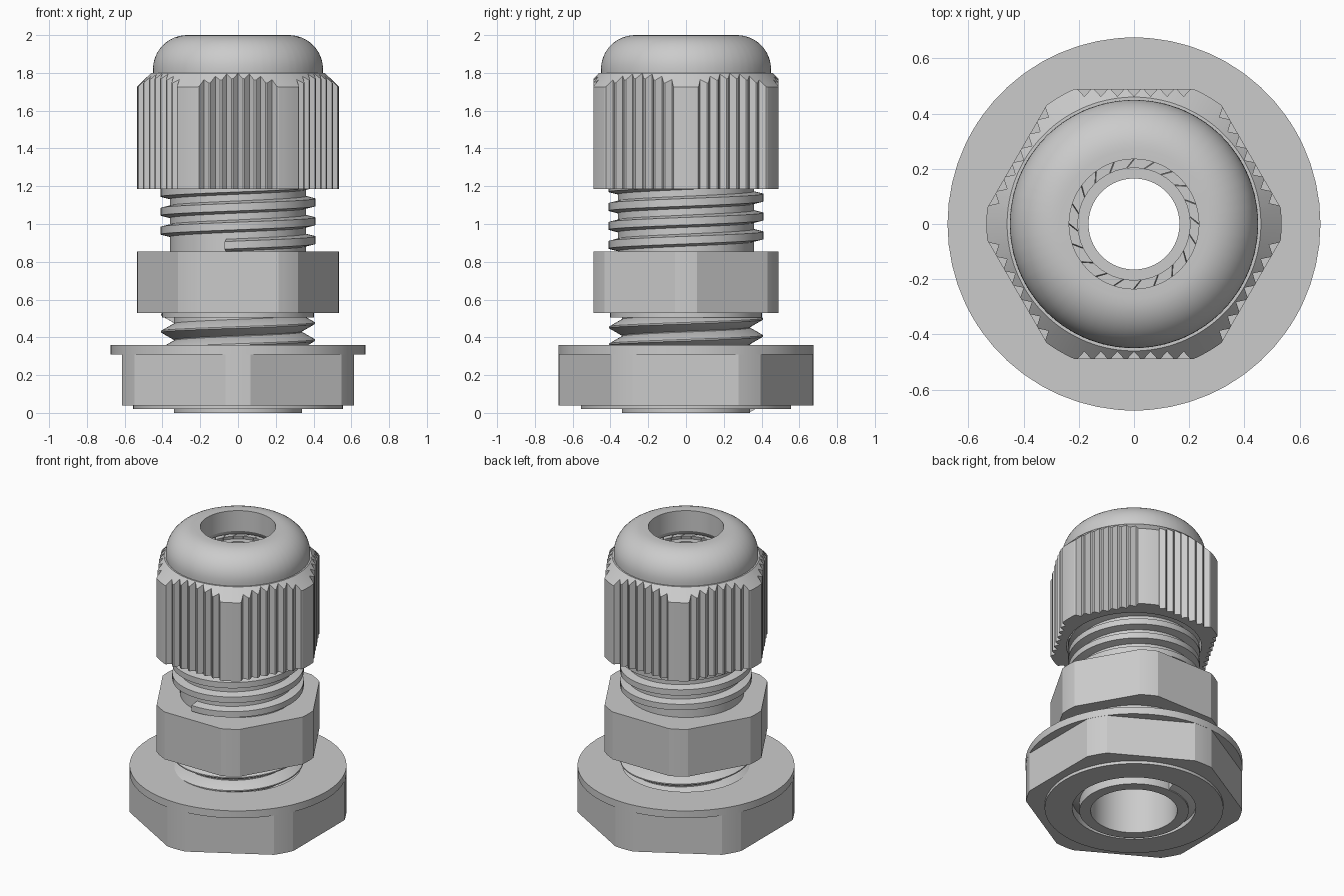
import bpy, bmesh
from math import sin, cos, pi, radians, sqrt, acos, hypot, atan2

if "Cube" in bpy.data.objects:
    bpy.data.objects.remove(bpy.data.objects["Cube"])


def finish(name, bm):
    bmesh.ops.recalc_face_normals(bm, faces=bm.faces)
    me = bpy.data.meshes.new(name)
    bm.to_mesh(me)
    bm.free()
    ob = bpy.data.objects.new(name, me)
    bpy.context.collection.objects.link(ob)
    bpy.ops.object.select_all(action='DESELECT')
    ob.select_set(True)
    bpy.context.view_layer.objects.active = ob
    bpy.ops.object.shade_smooth_by_angle(angle=radians(25))
    return ob


def skin(bm, loops, wrap):
    """Bridge point loops; wrap joins last to first, otherwise the ends are capped."""
    rows = [[bm.verts.new(p) for p in loop] for loop in loops]
    n = len(rows[0])
    for i in range(len(rows) if wrap else len(rows) - 1):
        a, b = rows[i], rows[(i + 1) % len(rows)]
        for j in range(n):
            k = (j + 1) % n
            bm.faces.new((a[j], a[k], b[k], b[j]))
    if not wrap:
        bm.faces.new(rows[0])
        bm.faces.new(rows[-1])


def loft(name, loops):
    bm = bmesh.new()
    skin(bm, loops, True)
    return finish(name, bm)


def ring(angles, r, z):
    return [(r * cos(a), r * sin(a), z) for a in angles]


def lathe(name, profile, n=96):
    angles = [2 * pi * i / n for i in range(n)]
    return loft(name, [ring(angles, r, z) for r, z in profile])


def hex_outline(apothem, R, start, grooves=0, pitch=0.0, depth=0.0):
    """Hexagon whose corners are rounded off by a circle, with optional V grooves."""
    half, phi = sqrt(R * R - apothem ** 2), acos(apothem / R)
    flat = [(-half, apothem)]
    if grooves:
        for i in range(grooves):
            t = (i - (grooves - 1) / 2) * pitch
            w = pitch * 0.42
            flat += [(t - w, apothem), (t, apothem - depth), (t + w, apothem)]
    else:
        flat += [(half * (i / 4 - 1), apothem) for i in range(1, 8)]
    flat.append((half, apothem))
    pts = []
    for k in range(6):
        a = start + k * pi / 3
        pts += [(d * cos(a) - t * sin(a), d * sin(a) + t * cos(a)) for t, d in flat]
        for i in range(1, 4):
            b = a + phi + (pi / 3 - 2 * phi) * i / 4
            pts.append((R * cos(b), R * sin(b)))
    return pts


def at(pts, z):
    return [(x, y, z) for x, y in pts]


def angles_of(pts):
    return [atan2(y, x) for x, y in pts]


def thread(name, profile, start, z0, pitch, turns, steps=72):
    """Right-handed helical ridge; profile holds (radius, height offset)."""
    bm = bmesh.new()
    loops = []
    for i in range(int(turns * steps) + 1):
        a, z = start + 2 * pi * i / steps, z0 + pitch * i / steps
        loops.append([(r * cos(a), r * sin(a), z + dz) for r, dz in profile])
    skin(bm, loops, False)
    return finish(name, bm)


# Lock nut: hex with round flange and washer face
nut = hex_outline(0.615, 0.675, 0)
na = angles_of(nut)
loft("lock_nut", [ring(na, 0.385, 0.02), ring(na, 0.557, 0.02), ring(na, 0.557, 0.04),
                  at(nut, 0.04), at(nut, 0.31), ring(na, 0.676, 0.31),
                  ring(na, 0.676, 0.36), ring(na, 0.395, 0.36)])

# Hollow body with collar below the grip
lathe("body_sleeve", [(0.27, 0), (0.34, 0), (0.34, 0.505), (0.402, 0.505), (0.402, 0.6),
                      (0.36, 0.6), (0.36, 1.45), (0.27, 1.45)])

# Fixed hex grip in the middle
grip = hex_outline(0.49, 0.535, pi / 2)
ga = angles_of(grip)
loft("body_hex", [ring(ga, 0.3, 0.53), at(grip, 0.53), at(grip, 0.855), ring(ga, 0.3, 0.855)])

# Threads
thread("lower_thread", [(0.32, -0.045), (0.34, -0.043), (0.408, -0.004), (0.408, 0.004),
                        (0.34, 0.043), (0.32, 0.045)], pi / 2, 0.0475, 0.09, 5.25)
thread("upper_thread", [(0.35, -0.035), (0.41, -0.02), (0.41, 0.02), (0.35, 0.035)],
       radians(260), 0.887, 0.1, 5)

# Cap nut: grooved hex, chamfered top, dome and tapered inside
cap = hex_outline(0.49, 0.535, pi / 2, 7, 0.06, 0.028)
ca = angles_of(cap)
loops = [ring(ca, 0.42, 1.185), at(cap, 1.185),
         [(x, y, 1.80 - (hypot(x, y) - 0.46)) for x, y in cap],
         ring(ca, 0.46, 1.80), ring(ca, 0.45, 1.80)]
loops += [ring(ca, 0.27 + 0.18 * cos(t), 1.82 + 0.18 * sin(t))
          for t in (pi / 2 * i / 12 for i in range(13))]
loops += [ring(ca, 0.235, 2.0), ring(ca, 0.235, 1.86), ring(ca, 0.42, 1.56)]
loft("cap_nut", loops)

# Clamping fingers: slanted wedges closing toward the top
bm = bmesh.new()
COUNT = 20
for i in range(COUNT):
    a0 = 2 * pi * i / COUNT
    levels = []
    for ro, ri, z in ((0.355, 0.275, 1.44), (0.355, 0.275, 1.5), (0.237, 0.203, 1.84)):
        w = 2 * pi / COUNT * 0.95
        outer = [(ro, a0 + w * j / 3) for j in range(4)]
        inner = [(ri, a0 + 0.14 + w * j / 3) for j in range(3, -1, -1)]
        levels.append([(r * cos(a), r * sin(a), z) for r, a in outer + inner])
    skin(bm, levels, False)
finish("clamp_fingers", bm)

# Rubber seal sleeve
lathe("seal", [(0.165, 1.2), (0.165, 1.82), (0.204, 1.82), (0.265, 1.48), (0.265, 1.2)])
